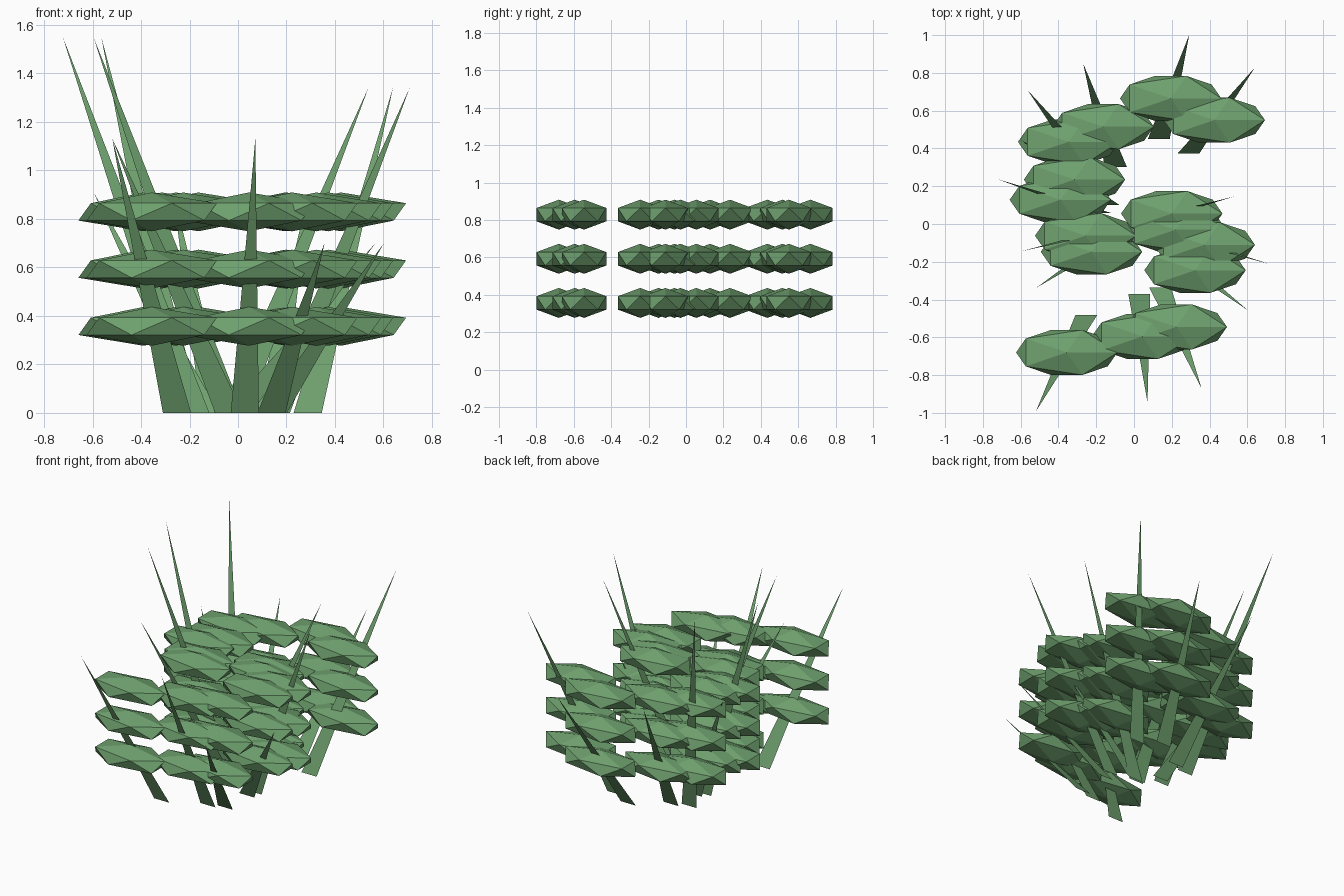
import bpy, bmesh
from mathutils import Vector, Matrix

if "Cube" in bpy.data.objects:
    bpy.data.objects.remove(bpy.data.objects["Cube"])

green = bpy.data.materials.new("leaf_green")
green.diffuse_color = (0.16, 0.36, 0.16, 1)
green.use_nodes = True
green.node_tree.nodes["Principled BSDF"].inputs["Base Color"].default_value = green.diffuse_color

# Plant positions in plan: x, y, blade height
PLANTS = [
    (0.194, 0.665, 0.91), (0.425, 0.55, 1.34), (-0.163, 0.515, 0.91),
    (-0.346, 0.435, 1.55), (-0.315, 0.235, 0.91), (-0.39, 0.128, 1.55),
    (-0.256, -0.062, 1.55), (-0.225, -0.147, 1.13), (0.2, 0.055, 1.34),
    (0.22, -0.03, 0.70), (0.372, -0.11, 1.34), (0.323, -0.245, 0.70),
    (-0.356, -0.68, 1.13), (0.045, -0.595, 1.13), (0.224, -0.545, 0.70),
]
LAYERS = (0.357, 0.593, 0.829)


def finish(name, bm):
    mesh = bpy.data.meshes.new(name)
    bm.to_mesh(mesh)
    bm.free()
    mesh.materials.append(green)
    bpy.context.collection.objects.link(bpy.data.objects.new(name, mesh))


# Leaf clumps: flattened icosahedra, one object per layer
for i, z in enumerate(LAYERS):
    bm = bmesh.new()
    for x, y, _ in PLANTS:
        m = Matrix.Translation((x, y, z)) @ Matrix.Diagonal((0.3, 0.14, 0.08, 1))
        bmesh.ops.create_icosphere(bm, subdivisions=1, radius=1, matrix=m)
    finish(f"leaf_layer_{i + 1}", bm)

# Blades: flat triangles leaning outward from the centre
bm = bmesh.new()
for x, y, h in PLANTS:
    p = Vector((x, y, 0))
    d = p.normalized()
    base, tip = p - d * 0.225, p + d * 0.35
    half = Vector((0.058, 0, 0))
    tip.z = h
    bm.faces.new([bm.verts.new(v) for v in (base - half, base + half, tip)])
finish("blades", bm)
